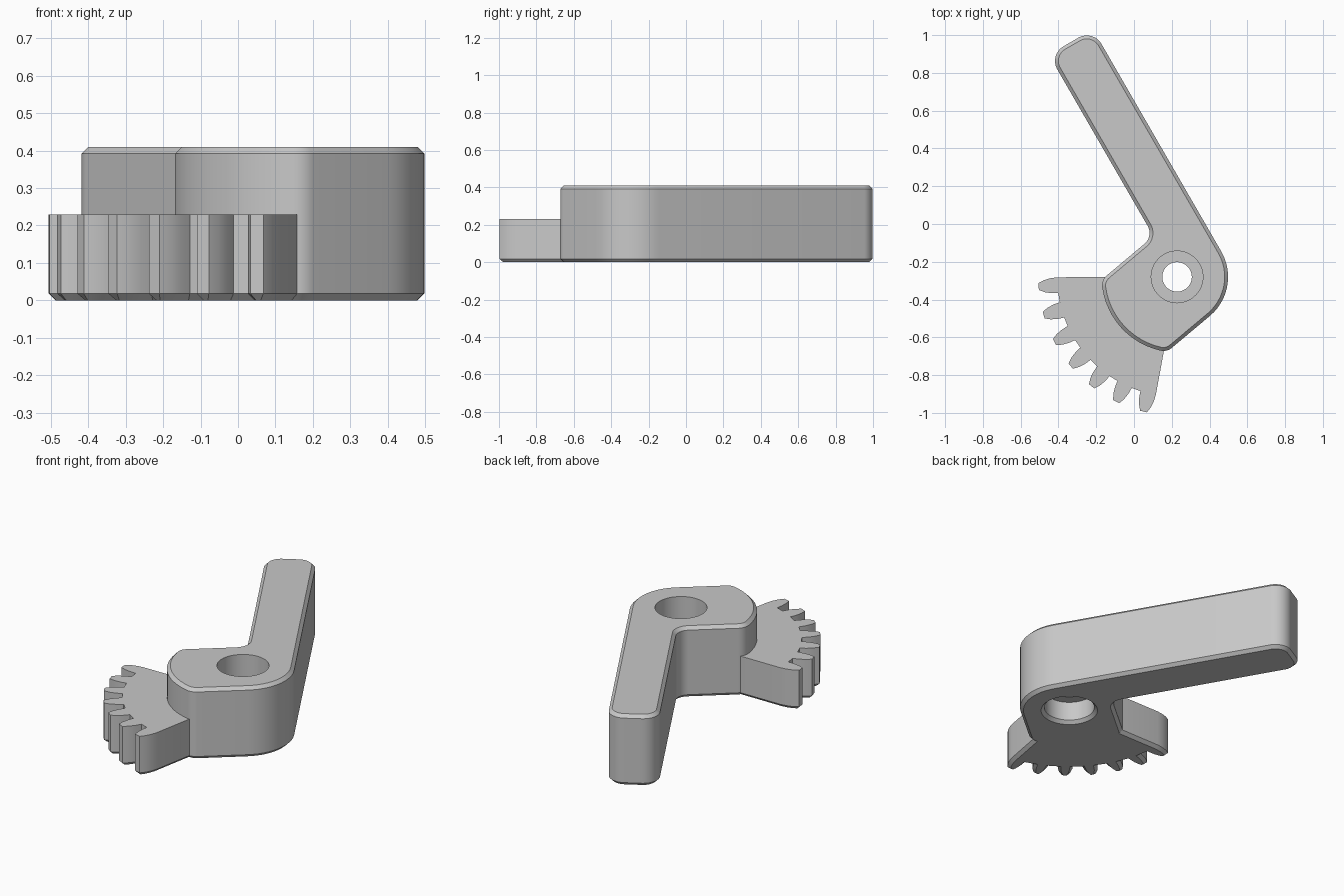
import bpy, bmesh
from math import radians, degrees, sin, cos, asin
from mathutils import Vector

cube = bpy.data.objects.get("Cube")
if cube:
    bpy.data.objects.remove(cube, do_unlink=True)

PIVOT = Vector((0.228, -0.28))
CHAMFER = 0.018
HUB = 220          # heading of the hub and gear sector
ARM = 120          # heading of the handle

grey = bpy.data.materials.new("plain grey")
grey.use_nodes = True
grey.diffuse_color = (0.58, 0.58, 0.58, 1)
grey.node_tree.nodes["Principled BSDF"].inputs["Base Color"].default_value = grey.diffuse_color


def polar(r, deg):
    return Vector((r * cos(radians(deg)), r * sin(radians(deg))))


def arc(centre, r, start, end):
    n = max(3, round(abs(end - start) / 6))
    return [centre + polar(r, start + (end - start) * i / n) for i in range(n + 1)]


def make_object(name, bm):
    bmesh.ops.recalc_face_normals(bm, faces=bm.faces[:])
    mesh = bpy.data.meshes.new(name)
    bm.to_mesh(mesh)
    bm.free()
    mesh.materials.append(grey)
    ob = bpy.data.objects.new(name, mesh)
    bpy.context.collection.objects.link(ob)
    return ob


def prism(name, outline, height, bevel_levels):
    """Extrude an outline about the pivot, chamfering the rims at given heights."""
    bm = bmesh.new()
    base = bm.faces.new([bm.verts.new((*(p + PIVOT), 0)) for p in outline])
    top = bmesh.ops.extrude_face_region(bm, geom=[base], use_keep_orig=True)
    bmesh.ops.translate(bm, vec=(0, 0, height),
                        verts=[g for g in top["geom"] if isinstance(g, bmesh.types.BMVert)])
    bmesh.ops.recalc_face_normals(bm, faces=bm.faces[:])
    rims = [e for e in bm.edges
            if any(all(abs(v.co.z - z) < 1e-4 for v in e.verts) for z in bevel_levels)]
    bmesh.ops.bevel(bm, geom=rims, offset=CHAMFER, segments=1, affect='EDGES',
                    profile=0.5, clamp_overlap=False)
    return make_object(name, bm)


def combine(target, other, operation):
    mod = target.modifiers.new(operation.lower(), 'BOOLEAN')
    mod.operation, mod.object, mod.solver = operation, other, 'EXACT'
    bpy.context.view_layer.objects.active = target
    bpy.ops.object.modifier_apply(modifier=mod.name)
    bpy.data.objects.remove(other, do_unlink=True)


# Lever outline: round hub, rounded corners and a straight handle, all from arcs
hub_r, sector_r, corner = 0.27, 0.40, 0.07
upper = 0.245
low_a = HUB + degrees(asin((hub_r - corner) / (sector_r - corner)))
up_a = HUB - degrees(asin((upper - corner) / (sector_r - corner)))
origin = Vector((0, 0))
outline = arc(origin, hub_r, ARM - 90, HUB - 270)
outline += arc(polar(sector_r - corner, low_a), corner, HUB + 90, low_a)
outline += arc(origin, sector_r, low_a, up_a)
outline += arc(polar(sector_r - corner, up_a), corner, up_a, HUB - 90)

# Inner fillet where the hub meets the handle
fillet = 0.075
n1, n2 = polar(1, HUB - 90), polar(1, ARM + 90)
k = n1.dot(n2)
d1, d2 = upper + fillet, fillet
centre = (n1 * (d1 - k * d2) + n2 * (d2 - k * d1)) / (1 - k * k)
outline += arc(centre, fillet, HUB + 90, ARM + 270)

# Handle tip
tip, width, tip_r = 1.358, 0.27, 0.09
along, across = polar(1, ARM), polar(1, ARM - 90)
for side, start in ((tip_r, ARM + 90), (width - tip_r, ARM)):
    outline += arc(along * (tip - tip_r) + across * side, tip_r, start, start - 90)

points = []
for p in outline:
    if not points or (p - points[-1]).length > 1e-4:
        points.append(p)
if (points[0] - points[-1]).length < 1e-4:
    points.pop()
lever = prism("lever", points, 0.41, (0, 0.41))

# Gear sector with seven curved teeth
flank = ((0.635, 3.8), (0.67, 3.4), (0.705, 2.6), (0.735, 1.4))
teeth = [polar(0.3, HUB + 40), polar(0.3, HUB - 40)]
for i in range(-3, 4):
    mid = HUB + 12 * i
    teeth += [polar(r, mid - a) for r, a in flank]
    teeth += [polar(r, mid + a) for r, a in reversed(flank)]
gear = prism("gear_sector", teeth, 0.23, (0,))
combine(lever, gear, 'UNION')

# Pivot bore: recessed from both sides with a narrow hole through the web
bore, hole = 0.137, 0.078
profile = [(0, -0.02), (bore + CHAMFER + 0.02, -0.02), (bore, CHAMFER), (bore, 0.13),
           (hole, 0.13), (hole, 0.2), (bore, 0.2), (bore, 0.5), (0, 0.5)]
bm = bmesh.new()
ring = [bm.verts.new((PIVOT.x + r, PIVOT.y, z)) for r, z in profile]
edges = [bm.edges.new(pair) for pair in zip(ring, ring[1:])]
bmesh.ops.spin(bm, geom=ring + edges, cent=(*PIVOT, 0), axis=(0, 0, 1),
               angle=radians(360), steps=64, use_duplicate=False)
bmesh.ops.remove_doubles(bm, verts=bm.verts[:], dist=1e-5)
combine(lever, make_object("bore_cutter", bm), 'DIFFERENCE')

lever.name = "toothed_lever"
bpy.ops.object.select_all(action='DESELECT')
lever.select_set(True)
bpy.context.view_layer.objects.active = lever
bpy.ops.object.shade_smooth_by_angle(angle=radians(25))
